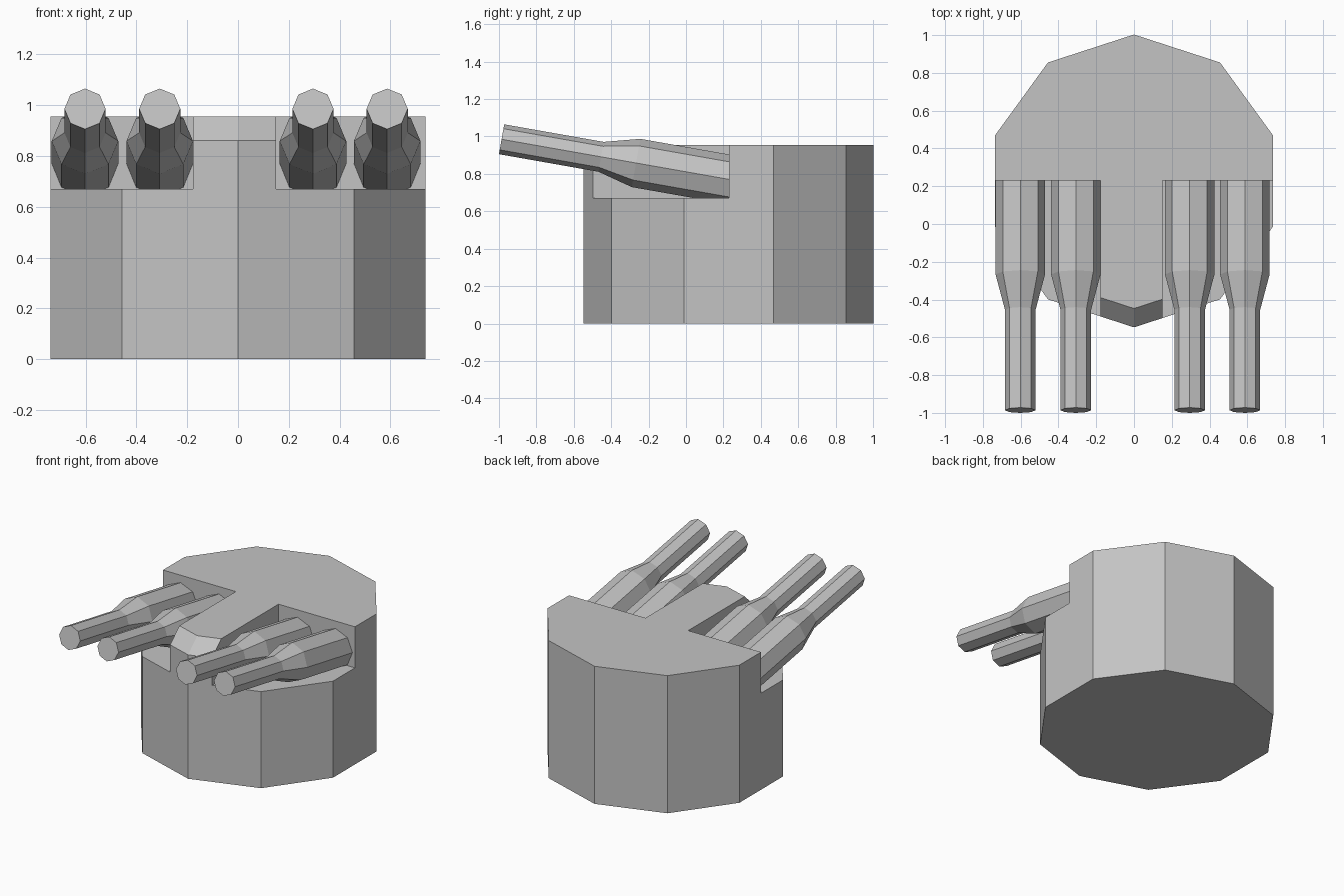
import bpy
import bmesh
from math import sin, cos, pi, radians
from mathutils import Vector

cube = bpy.data.objects.get("Cube")
if cube:
    bpy.data.objects.remove(cube, do_unlink=True)

grey = bpy.data.materials.new("plain grey")
grey.use_nodes = True
grey.diffuse_color = (0.55, 0.55, 0.55, 1)
grey.node_tree.nodes["Principled BSDF"].inputs["Base Color"].default_value = grey.diffuse_color


def make_object(name, bm):
    bmesh.ops.recalc_face_normals(bm, faces=bm.faces)
    mesh = bpy.data.meshes.new(name)
    bm.to_mesh(mesh)
    bm.free()
    mesh.materials.append(grey)
    obj = bpy.data.objects.new(name, mesh)
    bpy.context.collection.objects.link(obj)
    return obj


def loft(bm, rings):
    """Skin a list of point rings and cap both ends."""
    rows = [[bm.verts.new(p) for p in ring] for ring in rings]
    for a, b in zip(rows, rows[1:]):
        for i in range(len(a)):
            j = (i + 1) % len(a)
            bm.faces.new((a[i], a[j], b[j], b[i]))
    bm.faces.new(rows[0][::-1])
    bm.faces.new(rows[-1])


# Ten-sided turret body
RADIUS, CENTRE_Y, TOP = 0.775, 0.228, 0.955
NOTCH_FLOOR, NOTCH_BACK = 0.67, 0.23
bm = bmesh.new()
loft(bm, [[(RADIUS * sin(k * pi / 5), CENTRE_Y + RADIUS * cos(k * pi / 5), z)
           for k in range(10)] for z in (0, TOP)])

# Sloped front brow, one cut per front facet
front = Vector((0, CENTRE_Y - RADIUS, 0.86))
for side in (-1, 1):
    cut = bmesh.ops.bisect_plane(
        bm, geom=bm.verts[:] + bm.edges[:] + bm.faces[:], plane_co=front,
        plane_no=Vector((0.325 * side, -1, 1.05)).normalized(), clear_outer=True)
    bmesh.ops.holes_fill(bm, edges=[e for e in bm.edges if e.is_boundary], sides=0)
body = make_object("turret_body", bm)

# Open gun bays on both sides of the centre block
for side, x0, x1 in (("right", -1, -0.178), ("left", 0.15, 1)):
    bm = bmesh.new()
    loft(bm, [[(x0, -1, z), (x1, -1, z), (x1, NOTCH_BACK, z), (x0, NOTCH_BACK, z)]
              for z in (NOTCH_FLOOR, 1.5)])
    cutter = make_object(side + "_bay_cutter", bm)
    cutter.hide_render = True
    mod = body.modifiers.new("bay", "BOOLEAN")
    mod.operation = "DIFFERENCE"
    mod.solver = "EXACT"
    mod.object = cutter
    bpy.context.view_layer.objects.active = body
    bpy.ops.object.modifier_apply(modifier=mod.name)
    bpy.data.objects.remove(cutter, do_unlink=True)

# Eight-sided gun barrels, tilted up, thin muzzle and thick breech
TILT = radians(10)
axis = Vector((0, cos(TILT), -sin(TILT)))
up = Vector((0, sin(TILT), cos(TILT)))
across = Vector((1, 0, 0))
STATIONS = ((0, 0.081), (0.54, 0.081), (0.73, 0.131), (1.27, 0.131))
for name, x in (("right_outer", -0.602), ("right_inner", -0.308),
                ("left_inner", 0.295), ("left_outer", 0.587)):
    muzzle = Vector((x, -0.986, 0.985))
    bm = bmesh.new()
    loft(bm, [[muzzle + axis * d + r * (across * sin(k * pi / 4) + up * cos(k * pi / 4))
               for k in range(8)] for d, r in STATIONS])
    make_object(name + "_barrel", bm)
